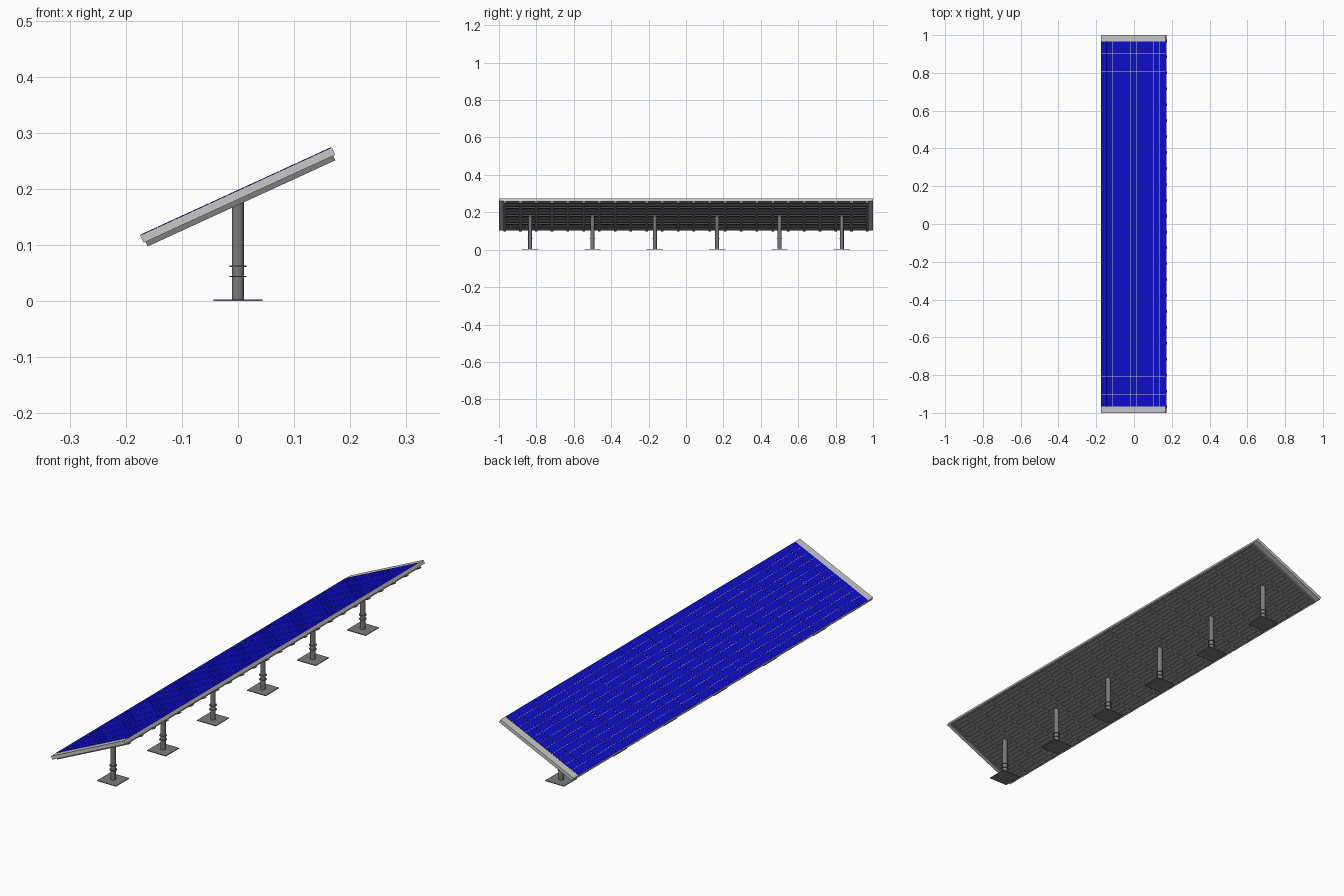
import bpy, bmesh, math
from mathutils import Matrix, Vector

if "Cube" in bpy.data.objects:
    bpy.data.objects.remove(bpy.data.objects["Cube"])


def material(name, rgb):
    m = bpy.data.materials.new(name)
    m.use_nodes = True
    m.diffuse_color = (*rgb, 1)
    m.node_tree.nodes["Principled BSDF"].inputs["Base Color"].default_value = (*rgb, 1)
    return m


LIGHT = material("light grey", (0.58, 0.58, 0.58))
STEEL = material("dark steel", (0.2, 0.2, 0.2))
BLUE = material("cell blue", (0.004, 0.004, 0.6))


def box(bm, low, high):
    low, high = Vector(low), Vector(high)
    size = high - low
    bmesh.ops.create_cube(bm, size=1, matrix=Matrix.Translation((low + high) / 2)
                          @ Matrix.Diagonal((*size, 1)))


def cylinder(bm, radius, low, high, y, sides=16):
    bmesh.ops.create_cone(bm, cap_ends=True, segments=sides, radius1=radius, radius2=radius,
                          depth=high - low, matrix=Matrix.Translation((0, y, (low + high) / 2)))


def finish(name, bm, mat, matrix=Matrix()):
    mesh = bpy.data.meshes.new(name)
    bm.to_mesh(mesh)
    bm.free()
    mesh.materials.append(mat)
    obj = bpy.data.objects.new(name, mesh)
    obj.matrix_world = matrix
    bpy.context.collection.objects.link(obj)
    return obj


# Tilted frame: local x runs up the slope, local z = 0 is the top of the slab
tilt = Matrix.Translation((-0.004, 0, 0.1965)) @ Matrix.Rotation(math.radians(-24.65), 4, 'Y')
HALF, THICK, END = 0.188, 0.0155, 0.967

# Light slab
bm = bmesh.new()
box(bm, (-HALF, -1, -THICK), (HALF, 1, -0.001))
finish("panel_slab", bm, LIGHT, tilt)

# Grid of blue cells with narrow gaps
bm = bmesh.new()
rows, cols, gap = 11, 21, 0.0009
du, dv = 2 * HALF / rows, 2 / cols
for i in range(rows):
    for j in range(cols):
        u, v = -HALF + i * du, -1 + j * dv
        box(bm, (u + gap, max(v + gap, -END), -0.001),
            (u + du - gap, min(v + dv - gap, END), 0))
finish("solar_cells", bm, BLUE, tilt)

# Backing sheet, cross bars and long slats underneath
bm = bmesh.new()
box(bm, (-0.184, -END, -THICK - 0.001), (0.184, END, -THICK))
finish("backing_sheet", bm, STEEL, tilt)

bm = bmesh.new()
bars = 24
for i in range(bars):
    y = -0.969 + i * 2 * 0.969 / (bars - 1)
    box(bm, (-0.184, y - 0.007, -0.0245), (0.184, y + 0.007, -THICK))
finish("cross_bars", bm, STEEL, tilt)

bm = bmesh.new()
for i in range(rows):
    u = -HALF + (i + 0.5) * du
    box(bm, (u - 0.008, -END, -0.0215), (u + 0.008, END, -THICK))
finish("long_slats", bm, STEEL, tilt)

# Six posts with collars and base plates
for n in range(6):
    y = (n - 2.5) / 3
    bm = bmesh.new()
    cylinder(bm, 0.0105, 0.002, 0.181, y)
    finish(f"post_{n + 1}", bm, STEEL)
    bm = bmesh.new()
    for z in (0.044, 0.062):
        cylinder(bm, 0.015, z - 0.0012, z + 0.0012, y)
    finish(f"post_collars_{n + 1}", bm, STEEL)
    bm = bmesh.new()
    box(bm, (-0.044, y - 0.044, 0), (0.044, y + 0.044, 0.003))
    finish(f"base_plate_{n + 1}", bm, STEEL)
